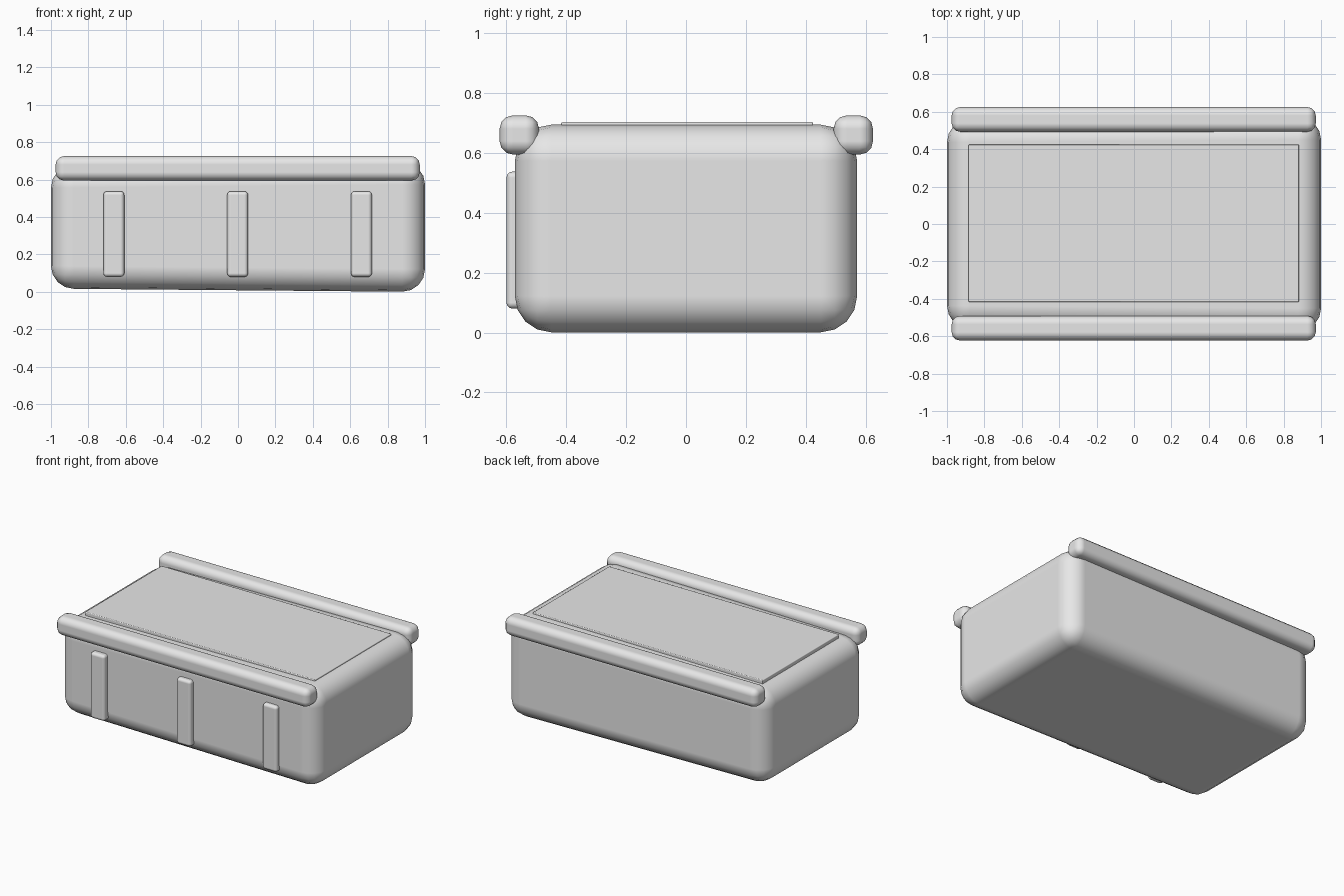
import bpy
import bmesh
from mathutils import Vector

default = bpy.data.objects.get("Cube")
if default:
    bpy.data.objects.remove(default, do_unlink=True)

# Single grey colour
grey = bpy.data.materials.new("plain_grey")
grey.use_nodes = True
grey.diffuse_color = (0.8, 0.8, 0.8, 1)
grey.node_tree.nodes["Principled BSDF"].inputs["Base Color"].default_value = (0.8, 0.8, 0.8, 1)


def rounded_box(name, low, high, bevel, segments=3, adjust=None):
    """Box between two corners with softly rounded, hardened edges."""
    low, high = Vector(low), Vector(high)
    size, centre = high - low, (low + high) / 2
    bm = bmesh.new()
    bmesh.ops.create_cube(bm, size=1)
    for v in bm.verts:
        v.co = Vector(a * b for a, b in zip(v.co, size))
        if adjust:
            adjust(v.co)
    for f in bm.faces:
        f.smooth = True
    mesh = bpy.data.meshes.new(name)
    bm.to_mesh(mesh)
    bm.free()
    mesh.materials.append(grey)
    obj = bpy.data.objects.new(name, mesh)
    obj.location = centre
    bpy.context.collection.objects.link(obj)
    mod = obj.modifiers.new("Rounding", "BEVEL")
    mod.width = bevel
    mod.segments = segments
    mod.limit_method = "NONE"
    mod.harden_normals = True
    return obj


def taper_right_end(co):
    """The model's right end is a touch smaller than its left end."""
    if co.x < 0:
        co.y *= 0.975
        co.z *= 0.95


# Main chest body
rounded_box("body", (-1, -0.573, 0), (1, 0.573, 0.696), 0.122, 4, taper_right_end)

# Thin lid panel set on top
rounded_box("lid_panel", (-0.885, -0.417, 0.64), (0.882, 0.425, 0.704), 0.006, 2)

# Long rails along the front and back top edges
for side, y in (("front", -0.557), ("back", 0.559)):
    rounded_box(side + "_rail", (-0.975, y - 0.066, 0.595), (0.972, y + 0.066, 0.726), 0.045)

# Upright straps on the front
for side, x in (("right", -0.664), ("middle", -0.002), ("left", 0.66)):
    rounded_box(side + "_strap", (x - 0.056, -0.6, 0.08), (x + 0.056, -0.5, 0.538), 0.02)
